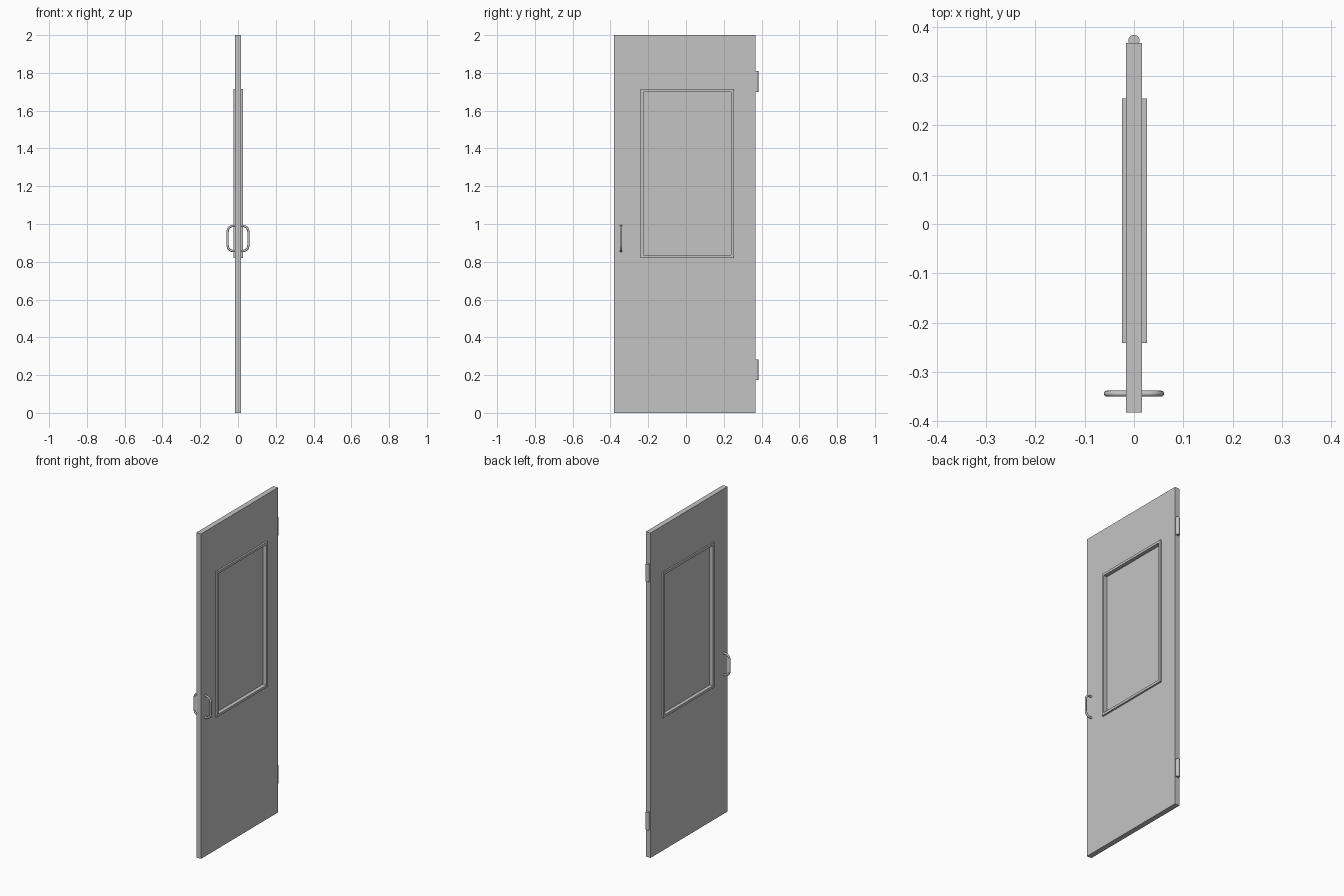
import bpy
import bmesh
import math

cube = bpy.data.objects.get("Cube")
if cube:
    bpy.data.objects.remove(cube, do_unlink=True)

# One plain grey for the whole door
grey = bpy.data.materials.new("plain_grey")
grey.use_nodes = True
colour = (0.55, 0.55, 0.55, 1)
grey.diffuse_color = colour
grey.node_tree.nodes["Principled BSDF"].inputs["Base Color"].default_value = colour


def add_object(name, data):
    obj = bpy.data.objects.new(name, data)
    bpy.context.collection.objects.link(obj)
    data.materials.append(grey)
    return obj


def inset(rect, d):
    y0, y1, z0, z1 = rect
    return (y0 + d, y1 - d, z0 + d, z1 - d)


def corners(rect):
    y0, y1, z0, z1 = rect
    return [(y0, z0), (y1, z0), (y1, z1), (y0, z1)]


def slab(name, outer, x0, x1, hole=None):
    """Upright slab between x0 and x1, optionally with a rectangular hole."""
    bm = bmesh.new()
    loops = [corners(outer)] + ([corners(hole)] if hole else [])
    back, front = [[[bm.verts.new((x, y, z)) for y, z in loop] for loop in loops]
                   for x in (x0, x1)]
    for b, f in zip(back, front):
        for i in range(4):
            j = (i + 1) % 4
            bm.faces.new((b[i], b[j], f[j], f[i]))
    for side in (back, front):
        if hole:
            o, n = side
            for i in range(4):
                j = (i + 1) % 4
                bm.faces.new((o[i], o[j], n[j], n[i]))
        else:
            bm.faces.new(side[0])
    bmesh.ops.recalc_face_normals(bm, faces=bm.faces)
    mesh = bpy.data.meshes.new(name)
    bm.to_mesh(mesh)
    bm.free()
    return add_object(name, mesh)


# Door leaf, raised window trim on both sides, and recessed pane
leaf = (-0.382, 0.367, 0, 2)
trim = (-0.241, 0.254, 0.82, 1.714)
slab("door_leaf", leaf, -0.016, 0.016, inset(trim, 0.007))
slab("window_trim", trim, -0.0245, 0.0265, inset(trim, 0.015))
slab("window_pane", inset(trim, 0.01), -0.003, 0.003)


# Pull handles: a bent tube on each face
def handle(name, side):
    reach, bend, low, high = 0.055, 0.03, 0.857, 0.99
    path = [(0.012, low)]
    for centre_z, start in ((low + bend, -90), (high - bend, 0)):
        for k in range(9):
            a = math.radians(start + k * 90 / 8)
            path.append((reach - bend + bend * math.cos(a),
                         centre_z + bend * math.sin(a)))
    path.append((0.012, high))
    curve = bpy.data.curves.new(name, "CURVE")
    curve.dimensions = "3D"
    curve.bevel_depth = 0.006
    curve.bevel_resolution = 4
    curve.use_fill_caps = True
    spline = curve.splines.new("POLY")
    spline.points.add(len(path) - 1)
    for point, (x, z) in zip(spline.points, path):
        point.co = (side * x, -0.344, z, 1)
    spline.use_smooth = True
    obj = add_object(name, curve)
    bpy.ops.object.select_all(action="DESELECT")
    obj.select_set(True)
    bpy.context.view_layer.objects.active = obj
    bpy.ops.object.convert(target="MESH")


handle("handle_left", 1)
handle("handle_right", -1)

# Hinge barrels on the back edge
for name, z in (("hinge_lower", 0.228), ("hinge_upper", 1.755)):
    bpy.ops.mesh.primitive_cylinder_add(vertices=32, radius=0.0115, depth=0.11,
                                        location=(0, 0.372, z))
    barrel = bpy.context.object
    barrel.name = name
    barrel.data.materials.append(grey)
    bpy.ops.object.shade_smooth_by_angle(angle=math.radians(30))
